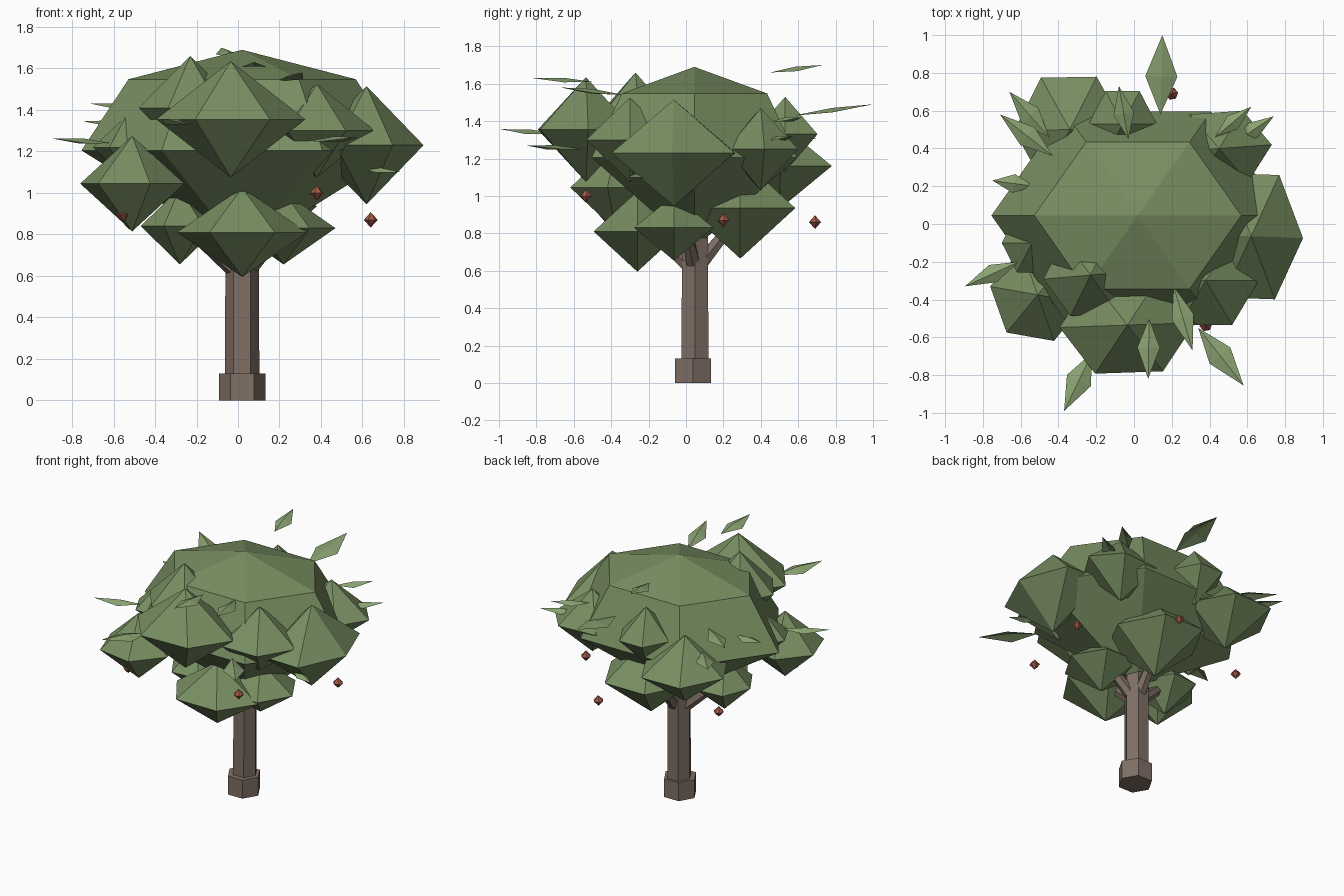
import bpy, bmesh
from math import sin, cos, pi, radians
from mathutils import Vector, Matrix

if "Cube" in bpy.data.objects:
    bpy.data.objects.remove(bpy.data.objects["Cube"])


def material(name, rgb):
    m = bpy.data.materials.new(name)
    m.diffuse_color = (*rgb, 1)
    m.use_nodes = True
    m.node_tree.nodes["Principled BSDF"].inputs["Base Color"].default_value = m.diffuse_color
    return m


BARK = material("bark", (0.215, 0.16, 0.13))
GREEN = material("foliage", (0.185, 0.27, 0.12))
LEAF = material("leaf", (0.25, 0.36, 0.165))
RED = material("berry", (0.36, 0.10, 0.065))


def add(name, verts, faces, mat):
    me = bpy.data.meshes.new(name)
    me.from_pydata(verts, [], faces)
    bm = bmesh.new()
    bm.from_mesh(me)
    bmesh.ops.recalc_face_normals(bm, faces=bm.faces)
    bm.to_mesh(me)
    bm.free()
    me.materials.append(mat)
    ob = bpy.data.objects.new(name, me)
    bpy.context.collection.objects.link(ob)
    return ob


def clump(name, c, r, rot=0, n=6, mat=GREEN):
    """Faceted double cone, scaled then turned about z."""
    verts = [(0, 0, r[2]), (0, 0, -r[2])]
    verts += [(r[0] * cos(2 * pi * i / n), r[1] * sin(2 * pi * i / n), 0) for i in range(n)]
    faces = []
    for i in range(n):
        a, b = 2 + i, 2 + (i + 1) % n
        faces += [(0, a, b), (1, b, a)]
    ob = add(name, verts, faces, mat)
    ob.location = c
    ob.rotation_euler.z = radians(rot)


def prism(name, p, q, r1, r2):
    """Six-sided tapered post from p to q."""
    p, q = Vector(p), Vector(q)
    turn = Vector((0, 0, 1)).rotation_difference(q - p)
    verts = []
    for o, r in ((p, r1), (q, r2)):
        verts += [o + turn @ Vector((r * cos(i * pi / 3), r * sin(i * pi / 3), 0)) for i in range(6)]
    faces = [(i, (i + 1) % 6, 6 + (i + 1) % 6, 6 + i) for i in range(6)]
    faces += [tuple(range(5, -1, -1)), tuple(range(6, 12))]
    add(name, verts, faces, BARK)


def leaf(name, base, tip, hw):
    """Kite-shaped leaf folded along its midrib."""
    b, t = Vector(base), Vector(tip)
    side = (t - b).cross(Vector((0, 0, 1))).normalized() * hw
    mid = b.lerp(t, 0.48)
    lift = Vector((0, 0, 0.012))
    add(name, [b, mid + side - lift, t, mid - side - lift, mid + lift],
        [(0, 1, 4), (1, 2, 4), (2, 3, 4), (3, 0, 4)], LEAF)


# Trunk, foot and branches
prism("trunk_foot", (.02, .037, 0), (.02, .037, .13), .112, .112)
prism("trunk", (.02, .048, .1), (.02, .048, .9), .083, .08)
for i, end in enumerate([(-.3, -.02, .88), (.05, -.27, .88), (.28, -.02, .9), (.05, .32, .94)]):
    prism(f"branch_{i + 1}", (.02, .048, .6), end, .045, .025)

# Main crown: six segments, domed above, straight cone below
bm = bmesh.new()
bmesh.ops.create_uvsphere(bm, u_segments=6, v_segments=4, radius=1)
bmesh.ops.rotate(bm, verts=bm.verts, matrix=Matrix.Rotation(pi / 6, 3, 'Z'))
for v in bm.verts:
    if -0.9 < v.co.z < -0.1:
        v.co *= 0.707
me = bpy.data.meshes.new("main_crown")
bm.to_mesh(me)
bm.free()
me.materials.append(GREEN)
crown = bpy.data.objects.new("main_crown", me)
crown.location = (.02, .045, 1.205)
crown.scale = (.775, .635, .485)
bpy.context.collection.objects.link(crown)

# Side clumps: centre, radii, turn
clumps = [
    ((-.035, -.535, 1.355), (.36, .29, .28), 2),
    ((-.51, -.375, 1.045), (.255, .26, .23), -10),
    ((.02, -.26, .81), (.315, .27, .215), 0),
    ((.22, -.065, .83), (.25, .245, .175), 0),
    ((-.28, -.03, .84), (.19, .22, .185), 5),
    ((.07, .29, .935), (.31, .34, .27), 0),
    ((-.23, -.27, 1.41), (.25, .24, .25), 5),
    ((.38, -.30, 1.30), (.28, .27, .225), 0),
    ((.62, -.065, 1.23), (.275, .38, .285), -2),
    ((-.34, .50, 1.16), (.295, .32, .23), 1),
    ((-.06, .53, 1.33), (.18, .20, .20), 0),
    ((.45, .40, 1.25), (.28, .22, .22), 4),
    ((-.54, -.1, 1.22), (.16, .18, .15), 0),
]
for i, (c, r, rot) in enumerate(clumps):
    clump(f"foliage_clump_{i + 1}", c, r, rot)

# Loose leaves: base, tip, half width
leaves = [
    ((.14, .58, 1.43), (.15, 1.0, 1.49), .085),
    ((-.03, .45, 1.66), (-.08, .73, 1.70), .055),
    ((-.45, .46, 1.29), (-.66, .70, 1.31), .06),
    ((-.43, .36, 1.41), (-.71, .58, 1.43), .06),
    ((-.53, .20, 1.33), (-.75, .23, 1.345), .05),
    ((-.61, -.20, 1.24), (-.895, -.33, 1.262), .05),
    ((-.22, -.68, 1.33), (-.37, -.99, 1.357), .07),
    ((.08, -.50, 1.61), (.075, -.82, 1.63), .06),
    ((.34, -.55, 1.25), (.58, -.855, 1.27), .07),
    ((.21, -.33, 1.54), (.31, -.67, 1.58), .06),
    ((.43, .46, 1.40), (.62, .62, 1.42), .045),
    ((.53, .43, 1.30), (.74, .57, 1.32), .045),
    ((.58, -.22, 1.12), (.79, -.31, 1.10), .04),
]
for i, l in enumerate(leaves):
    leaf(f"leaf_{i + 1}", *l)

# Berries
for i, c in enumerate([(.38, -.535, 1.0), (.64, .2, .87), (.2, .69, .86),
                       (-.555, -.43, .895), (-.525, .385, .86)]):
    clump(f"berry_{i + 1}", c, (.034, .034, .037), 10, 6, RED)
